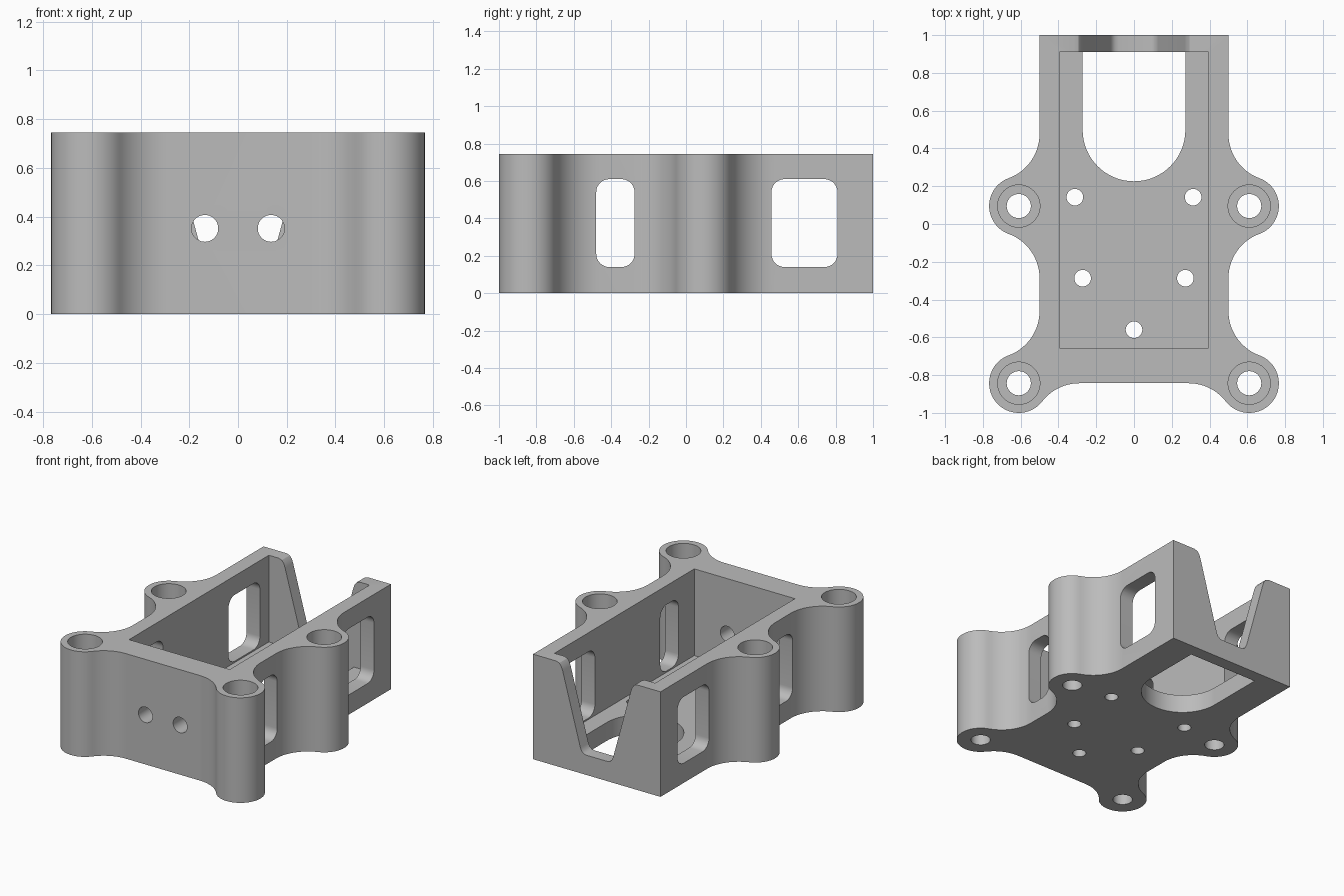
import bpy, bmesh, math
from math import sin, cos, pi, atan2

if "Cube" in bpy.data.objects:
    bpy.data.objects.remove(bpy.data.objects["Cube"])

H = 0.745        # overall height
FLOOR = 0.13     # floor thickness
BX, BY1, BY2, BR = 0.61, 0.095, -0.843, 0.157   # corner boss centres and radius
R = 0.25         # concave blend radius


def arc(cx, cy, r, a0, a1, n=14):
    return [(cx + r * cos(a0 + (a1 - a0) * i / n), cy + r * sin(a0 + (a1 - a0) * i / n))
            for i in range(n + 1)]


def circle(cx, cy, r, n=40):
    return arc(cx, cy, r, 0, 2 * pi, n)[:-1]


def rounded_rect(x0, x1, y0, y1, r):
    pts = []
    for k, (cx, cy) in enumerate([(x1 - r, y1 - r), (x0 + r, y1 - r), (x0 + r, y0 + r), (x1 - r, y0 + r)]):
        pts += arc(cx, cy, r, k * pi / 2, (k + 1) * pi / 2, 8)
    return pts


def prism(name, pts, lo, hi, axis="z"):
    """Extrude a 2D profile along an axis: z uses (x, y), x uses (y, z), y uses (x, z)."""
    place = {"z": lambda u, v, w: (u, v, w),
             "x": lambda u, v, w: (w, u, v),
             "y": lambda u, v, w: (u, w, v)}[axis]
    bm = bmesh.new()
    low = [bm.verts.new(place(u, v, lo)) for u, v in pts]
    top = [bm.verts.new(place(u, v, hi)) for u, v in pts]
    n = len(pts)
    bm.faces.new(low)
    bm.faces.new(top)
    for i in range(n):
        j = (i + 1) % n
        bm.faces.new((low[i], low[j], top[j], top[i]))
    bmesh.ops.recalc_face_normals(bm, faces=bm.faces)
    mesh = bpy.data.meshes.new(name)
    bm.to_mesh(mesh)
    bm.free()
    ob = bpy.data.objects.new(name, mesh)
    bpy.context.collection.objects.link(ob)
    return ob


# Half outline: straight rear, blends into the two bosses, straight front
d = R + BR
dx = 0.5 + R - BX
dy = math.sqrt(d * d - dx * dx)
a = atan2(dy, dx)
fx = math.sqrt(d * d - R * R)
b = atan2(-R, -fx)
half = [(0.5, 1.0)]
half += arc(0.5 + R, BY1 + dy, R, pi, pi + a)
half += arc(BX, BY1, BR, a, -a, 24)[1:-1]
half += arc(0.5 + R, BY1 - dy, R, pi - a, pi)
half += arc(0.5 + R, BY2 + dy, R, pi, pi + a)
half += arc(BX, BY2, BR, a, b, 32)[1:-1]
half += arc(BX - fx, BY2 - R, R, b + pi, pi / 2)
outline = half + [(-x, y) for x, y in reversed(half)]
body = prism("mount_body", outline, 0, H)

cutters = []


def cut(*args):
    cutters.append(prism(*args))


# Open pocket and U-shaped floor opening
cut("pocket_cutter", [(-0.395, -0.657), (0.395, -0.657), (0.395, 0.91), (-0.395, 0.91)], FLOOR, 1)
cut("floor_opening_cutter", [(0.272, 0.91)] + [(-0.272, 0.91)] + arc(0, 0.498, 0.272, pi, 2 * pi, 32), -0.1, 0.3)

# Tapered notch in the rear wall with rounded corners
side = [(0.08, 0.14), (0.1, 0.144), (0.117, 0.157), (0.128, 0.18),
        (0.268, 0.69), (0.278, 0.717), (0.294, 0.737), (0.318, H), (0.318, 0.9)]
cut("notch_cutter", side + [(-x, z) for x, z in reversed(side)], 0.85, 1.1, "y")

# Side windows
cut("front_window_cutter", rounded_rect(-0.48, -0.275, 0.14, 0.61, 0.07), -0.9, 0.9, "x")
cut("rear_window_cutter", rounded_rect(0.457, 0.81, 0.14, 0.61, 0.07), -0.9, 0.9, "x")

# Cable holes in the front wall
for s in (-1, 1):
    cut("cable_hole_cutter", circle(s * 0.136, 0.352, 0.055), -1, -0.5, "y")

# Boss bores: wide above, narrow through the base
for s in (-1, 1):
    for y in (BY1, BY2):
        cut("counterbore_cutter", circle(s * BX, y, 0.112), FLOOR, 1)
        cut("screw_hole_cutter", circle(s * BX, y, 0.064), -0.1, 0.4)

# Floor holes
for x, y in [(-0.313, 0.142), (0.313, 0.142), (-0.272, -0.287), (0.272, -0.287), (0, -0.56)]:
    cut("floor_hole_cutter", circle(x, y, 0.044, 28), -0.1, 0.4)

for c in cutters:
    c.hide_render = True
    m = body.modifiers.new(c.name, "BOOLEAN")
    m.operation = "DIFFERENCE"
    m.solver = "EXACT"
    m.object = c

# Bake the cuts, then remove the helpers
bpy.context.view_layer.update()
baked = bpy.data.meshes.new_from_object(body.evaluated_get(bpy.context.evaluated_depsgraph_get()))
body.modifiers.clear()
body.data = baked
for c in cutters:
    bpy.data.objects.remove(c, do_unlink=True)

# Single grey finish, smooth curves with crisp edges
grey = bpy.data.materials.new("grey_plastic")
grey.diffuse_color = (0.5, 0.5, 0.5, 1)
grey.use_nodes = True
grey.node_tree.nodes["Principled BSDF"].inputs["Base Color"].default_value = grey.diffuse_color
body.data.materials.clear()
body.data.materials.append(grey)
bpy.context.view_layer.objects.active = body
body.select_set(True)
bpy.ops.object.shade_smooth_by_angle(angle=math.radians(30))
